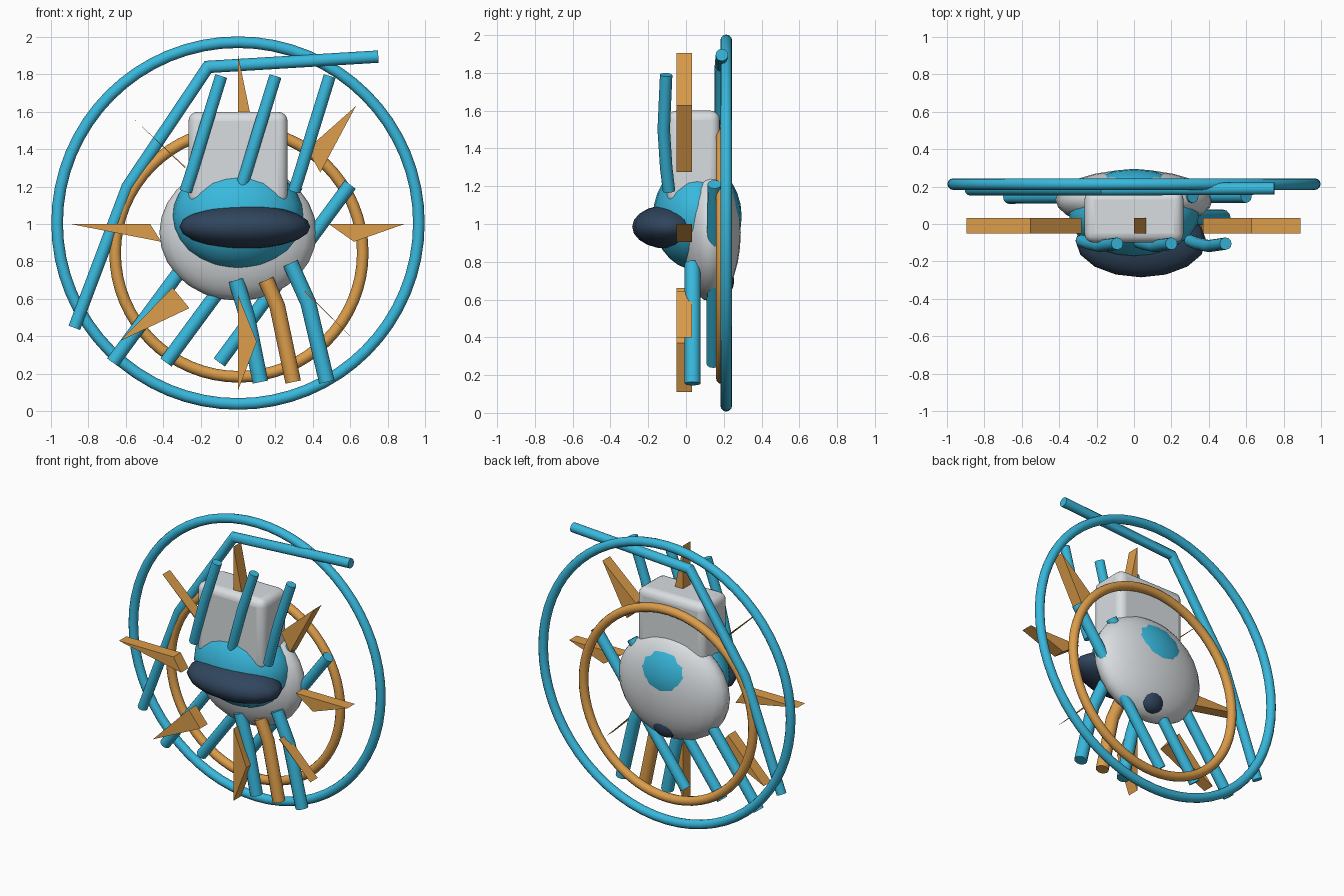
import bpy, bmesh, math
from mathutils import Vector

if "Cube" in bpy.data.objects:
    bpy.data.objects.remove(bpy.data.objects["Cube"])


def material(name, rgb):
    m = bpy.data.materials.new(name)
    m.diffuse_color = (*rgb, 1)
    m.use_nodes = True
    m.node_tree.nodes["Principled BSDF"].inputs["Base Color"].default_value = m.diffuse_color
    return m


BLUE = material("sky_blue", (0.04, 0.48, 0.72))
ORANGE = material("amber", (0.72, 0.34, 0.07))
WHITE = material("pale_grey", (0.70, 0.73, 0.75))
NAVY = material("navy", (0.03, 0.06, 0.11))


def finish(obj, name, mat, angle=None):
    obj.name = name
    obj.data.materials.clear()
    obj.data.materials.append(mat)
    if angle:
        bpy.ops.object.select_all(action='DESELECT')
        obj.select_set(True)
        bpy.context.view_layer.objects.active = obj
        bpy.ops.object.shade_smooth_by_angle(angle=math.radians(angle))
    return obj


def from_bmesh(bm, name, mat, angle=None):
    bmesh.ops.recalc_face_normals(bm, faces=bm.faces)
    mesh = bpy.data.meshes.new(name)
    bm.to_mesh(mesh)
    bm.free()
    obj = bpy.data.objects.new(name, mesh)
    bpy.context.collection.objects.link(obj)
    return finish(obj, name, mat, angle)


def ellipsoid(name, mat, centre, radii, seg=24, rings=14):
    bpy.ops.mesh.primitive_uv_sphere_add(segments=seg, ring_count=rings, radius=1, location=centre)
    obj = bpy.context.object
    obj.scale = radii
    bpy.ops.object.transform_apply(location=False, rotation=False, scale=True)
    return finish(obj, name, mat, 50)


def ring(name, mat, centre, major, minor):
    bpy.ops.mesh.primitive_torus_add(major_segments=64, minor_segments=12, major_radius=major,
                                     minor_radius=minor, location=centre,
                                     rotation=(math.pi / 2, 0, 0))
    return finish(bpy.context.object, name, mat, 60)


def tube(name, mat, points, radius, sides=12):
    # Round capped tube with mitred bends
    pts = [Vector(p) for p in points]
    dirs = [(b - a).normalized() for a, b in zip(pts, pts[1:])]
    bm = bmesh.new()
    loops = []
    for i, p in enumerate(pts):
        d0, d1 = dirs[max(i - 1, 0)], dirs[min(i, len(dirs) - 1)]
        t = (d0 + d1).normalized()
        u = t.cross(Vector((0, 1, 0))).normalized()
        v = u.cross(t).normalized()
        mitre = 1 / max(d0.dot(t), 0.5)
        loops.append([bm.verts.new(p + u * radius * mitre * math.cos(2 * math.pi * k / sides)
                                   + v * radius * math.sin(2 * math.pi * k / sides))
                      for k in range(sides)])
    for a, b in zip(loops, loops[1:]):
        for k in range(sides):
            n = (k + 1) % sides
            bm.faces.new((a[k], a[n], b[n], b[k]))
    bm.faces.new(loops[0])
    bm.faces.new(loops[-1])
    return from_bmesh(bm, name, mat, 35)


def spike(name, outline, front=-0.05, back=0.033):
    # Triangular wedge extruded from front to back
    bm = bmesh.new()
    face = bm.faces.new([bm.verts.new((x, front, z)) for x, z in outline])
    new = bmesh.ops.extrude_face_region(bm, geom=[face])["geom"]
    bmesh.ops.translate(bm, vec=(0, back - front, 0),
                        verts=[g for g in new if isinstance(g, bmesh.types.BMVert)])
    return from_bmesh(bm, name, ORANGE)


# Rings
ring("outer_ring", BLUE, (0, 0.213, 1.005), 0.967, 0.031)
ring("inner_ring", ORANGE, (0.005, 0.19, 0.845), 0.662, 0.031)

# Body, head, visor and tail patch
ellipsoid("body", WHITE, (0, 0.13, 0.955), (0.42, 0.16, 0.365))
ellipsoid("head", BLUE, (0, 0.06, 1.04), (0.35, 0.235, 0.285))
ellipsoid("visor", NAVY, (0.037, -0.09, 0.985), (0.35, 0.195, 0.117), 16, 10)
ellipsoid("tail_patch", NAVY, (0.02, 0.185, 0.70), (0.10, 0.07, 0.09), 16, 10)

# Rounded block on top
bpy.ops.mesh.primitive_cube_add(size=1, location=(0, 0.04, 1.35))
block = bpy.context.object
block.scale = (0.53, 0.28, 0.50)
bpy.ops.object.transform_apply(location=False, rotation=False, scale=True)
bevel = block.modifiers.new("rounding", 'BEVEL')
bevel.width = 0.05
bevel.segments = 4
finish(block, "top_block", WHITE, 40)

# Crest tubes in front of the block
for i, x in enumerate((-0.09, 0.20, 0.49)):
    tube(f"crest_tube_{i + 1}", BLUE,
         [(x, -0.105, 1.79), (x - 0.09, -0.118, 1.5), (x - 0.15, -0.105, 1.3),
          (x - 0.19, -0.09, 1.175)], 0.033)

# Long bent rail at the back
tube("back_rail", BLUE, [(0.75, 0.19, 1.895), (-0.16, 0.185, 1.84),
                         (-0.59, 0.185, 1.2), (-0.875, 0.185, 0.445)], 0.033)

# Slanted struts behind the body
for i, x in enumerate((-0.67, -0.385, -0.10)):
    tube(f"slanted_strut_{i + 1}", BLUE, [(x, 0.145, 0.26), (x + 0.70, 0.15, 1.21)], 0.037)

# Front legs
for i, (mat, pts) in enumerate((
        (BLUE, ((-0.01, 0.70), (0.05, 0.50), (0.12, 0.155))),
        (ORANGE, ((0.15, 0.70), (0.21, 0.56), (0.295, 0.155))),
        (BLUE, ((0.28, 0.79), (0.375, 0.58), (0.475, 0.155))))):
    tube(f"front_leg_{i + 1}", mat, [(x, 0.035, z) for x, z in pts], 0.042)

# Radial spikes
outlines = {
    "top": ((0, 1.905), (0.10, 1.42), (0, 1.50)),
    "upper_right": ((0.63, 1.63), (0.37, 1.40), (0.44, 1.275)),
    "right": ((0.89, 1.0), (0.62, 0.905), (0.485, 1.0)),
    "lower_right": ((0.60, 0.40), (0.36, 0.643), (0.355, 0.638)),
    "bottom": ((0, 0.11), (0.10, 0.37), (0, 0.62)),
    "lower_left": ((-0.63, 0.375), (-0.35, 0.66), (-0.26, 0.55)),
    "left": ((-0.895, 1.0), (-0.41, 0.905), (-0.47, 1.0)),
    "upper_left": ((-0.555, 1.56), (-0.28, 1.305), (-0.285, 1.30)),
}
for place, outline in outlines.items():
    spike(f"{place}_spike", outline)
